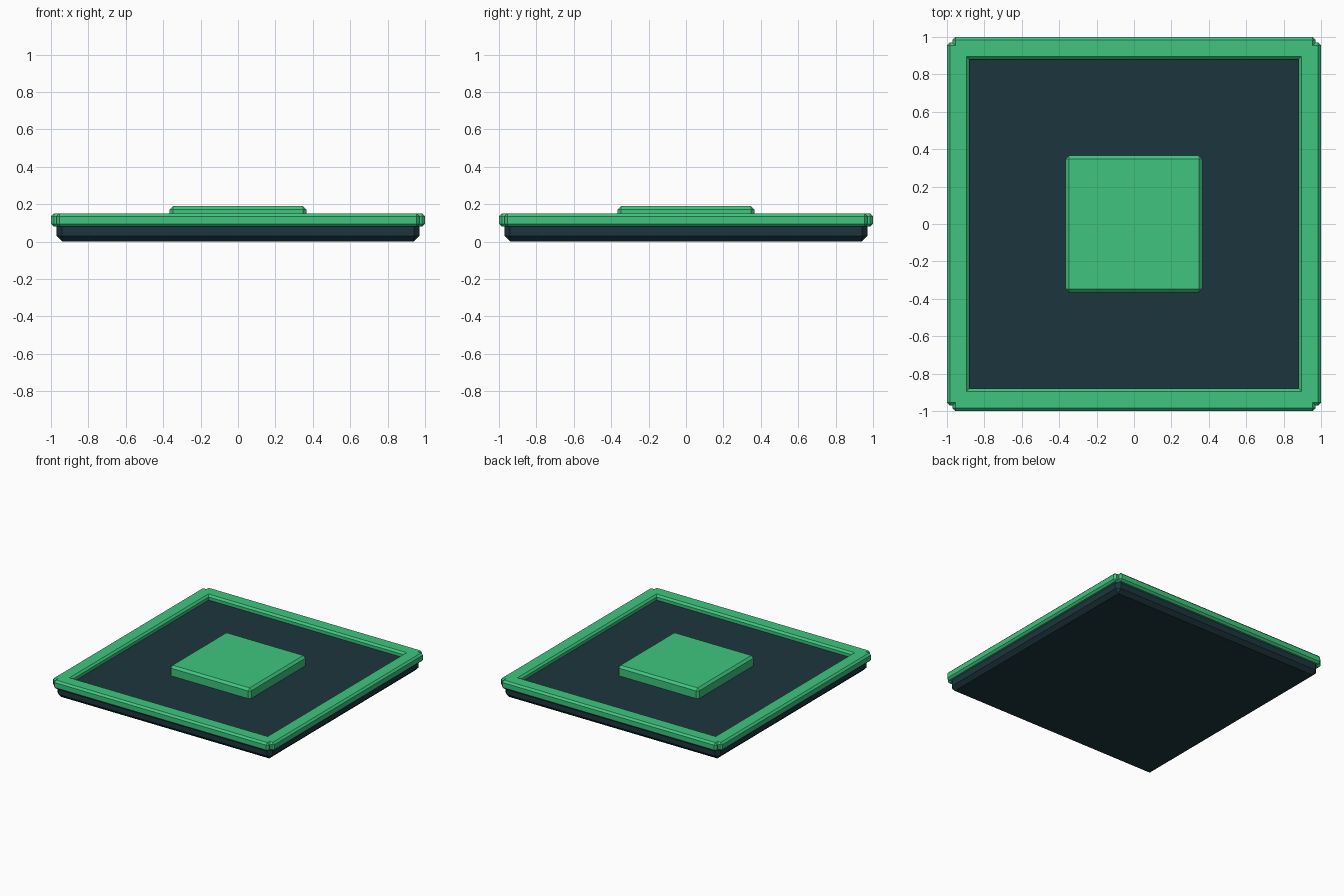
import bpy, bmesh
from mathutils import Vector

if "Cube" in bpy.data.objects:
    bpy.data.objects.remove(bpy.data.objects["Cube"])


def material(name, color):
    m = bpy.data.materials.new(name)
    m.diffuse_color = color
    m.use_nodes = True
    m.node_tree.nodes["Principled BSDF"].inputs["Base Color"].default_value = m.diffuse_color
    return m


GREEN = material("green", (0.05, 0.56, 0.21, 1))
DARK = material("dark_teal", (0.012, 0.036, 0.047, 1))


def chamfered_box(name, lo, hi, chamfer, mat):
    lo, hi = Vector(lo), Vector(hi)
    bm = bmesh.new()
    bmesh.ops.create_cube(bm, size=1)
    bmesh.ops.scale(bm, vec=hi - lo, verts=bm.verts)
    bmesh.ops.bevel(bm, geom=bm.edges[:], offset=chamfer, segments=1,
                    affect='EDGES', profile=0.5)
    mesh = bpy.data.meshes.new(name)
    bm.to_mesh(mesh)
    bm.free()
    mesh.materials.append(mat)
    ob = bpy.data.objects.new(name, mesh)
    ob.location = (lo + hi) / 2
    bpy.context.collection.objects.link(ob)
    return ob


# Dark base slab
chamfered_box("base_slab", (-0.97, -0.97, 0), (0.97, 0.97, 0.11), 0.03, DARK)

# Raised central pad
chamfered_box("center_pad", (-0.365, -0.365, 0.09), (0.365, 0.365, 0.19), 0.018, GREEN)

# Four rim bars overlapping at the corners
for side, s in (("front", -1), ("back", 1)):
    a, b = sorted((s * 0.88, s * 1.0))
    chamfered_box(side + "_rim", (-0.97, a, 0.08), (0.97, b, 0.15), 0.015, GREEN)
for side, s in (("left", -1), ("right", 1)):
    a, b = sorted((s * 0.88, s * 1.0))
    chamfered_box(side + "_rim", (a, -0.97, 0.08), (b, 0.97, 0.15), 0.015, GREEN)
